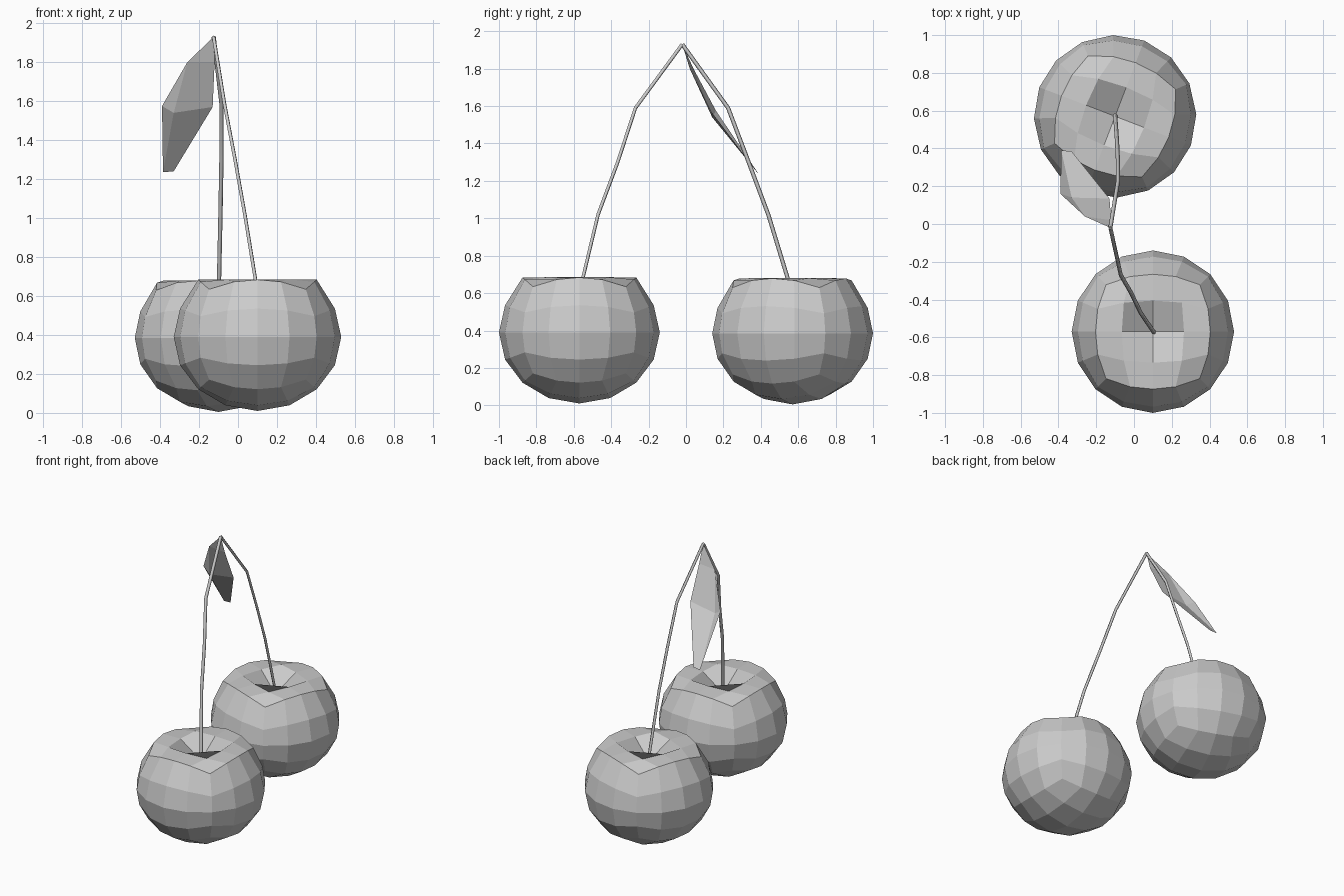
import bpy, bmesh, math
from mathutils import Vector

if "Cube" in bpy.data.objects:
    bpy.data.objects.remove(bpy.data.objects["Cube"], do_unlink=True)

# Single plain grey material
GREY = (0.6, 0.6, 0.6, 1.0)
grey = bpy.data.materials.new("plain_grey")
grey.use_nodes = True
grey.diffuse_color = GREY
bsdf = next(n for n in grey.node_tree.nodes if n.type == 'BSDF_PRINCIPLED')
bsdf.inputs["Base Color"].default_value = GREY


def add_mesh(name, bm):
    mesh = bpy.data.meshes.new(name)
    bm.to_mesh(mesh)
    bm.free()
    mesh.materials.append(grey)
    obj = bpy.data.objects.new(name, mesh)
    bpy.context.collection.objects.link(obj)
    return obj


def cherry(name, location, turn):
    """Rounded cube with a flattened top and a pit for the stem."""
    bm = bmesh.new()
    bmesh.ops.create_cube(bm, size=2)
    bmesh.ops.subdivide_edges(bm, edges=bm.edges[:], cuts=3, use_grid_fill=True)
    for v in bm.verts:
        cube = v.co.copy()
        ball = Vector([math.tan(c * math.pi / 4) for c in cube]).normalized()
        v.co = (ball.x * 0.43, ball.y * 0.43, ball.z * 0.38)
        if cube.z > 0.99:
            reach = max(abs(cube.x), abs(cube.y))
            if reach > 0.9:
                v.co.z += 0.025      # raised rim
            elif reach > 0.1:
                v.co.z = 0.295       # flat shoulder
            else:
                v.co.z = 0.18        # pit bottom
    obj = add_mesh(name, bm)
    obj.location = location
    obj.rotation_euler.z = math.radians(turn)


def stem(name, points):
    """Thin four-sided stalk along a bent path."""
    curve = bpy.data.curves.new(name, 'CURVE')
    curve.dimensions = '3D'
    curve.bevel_depth = 0.011
    curve.bevel_resolution = 0
    curve.use_fill_caps = True
    path = curve.splines.new('POLY')
    path.points.add(len(points) - 1)
    for p, co in zip(path.points, points):
        p.co = (*co, 1)
    curve.materials.append(grey)
    obj = bpy.data.objects.new(name, curve)
    bpy.context.collection.objects.link(obj)
    bpy.ops.object.select_all(action='DESELECT')
    obj.select_set(True)
    bpy.context.view_layer.objects.active = obj
    bpy.ops.object.convert(target='MESH')


# Fruit
cherry("front_cherry", (0.1, -0.57, 0.39), 0)
cherry("back_cherry", (-0.1, 0.57, 0.385), -21)

# Stems meeting at the top
top = (-0.125, -0.02, 1.93)
stem("front_stem", [(0.11, -0.58, 0.56), (0.035, -0.47, 1.02),
                    (-0.015, -0.365, 1.3), (-0.07, -0.27, 1.59), top])
stem("back_stem", [(-0.1, 0.58, 0.56), (-0.09, 0.44, 1.02),
                   (-0.085, 0.335, 1.3), (-0.085, 0.225, 1.59), top])

# Leaf: outer edge, midrib and inner edge joined into folded panels
bm = bmesh.new()
base = bm.verts.new(top)
outer = [bm.verts.new(c) for c in [(-0.26, 0.04, 1.8), (-0.39, 0.16, 1.575)]]
inner = [bm.verts.new(c) for c in [(-0.12, 0.02, 1.8), (-0.13, 0.135, 1.57)]]
rib = bm.verts.new((-0.33, 0.14, 1.54))
tip = [bm.verts.new(c) for c in [(-0.385, 0.39, 1.235), (-0.33, 0.385, 1.24)]]
for panel in ([base, outer[0], inner[0]],
              [outer[0], outer[1], rib],
              [inner[0], outer[0], rib, inner[1]],
              [outer[1], tip[0], rib],
              [rib, tip[0], tip[1], inner[1]]):
    bm.faces.new(panel)
bmesh.ops.recalc_face_normals(bm, faces=bm.faces[:])
add_mesh("leaf", bm)
